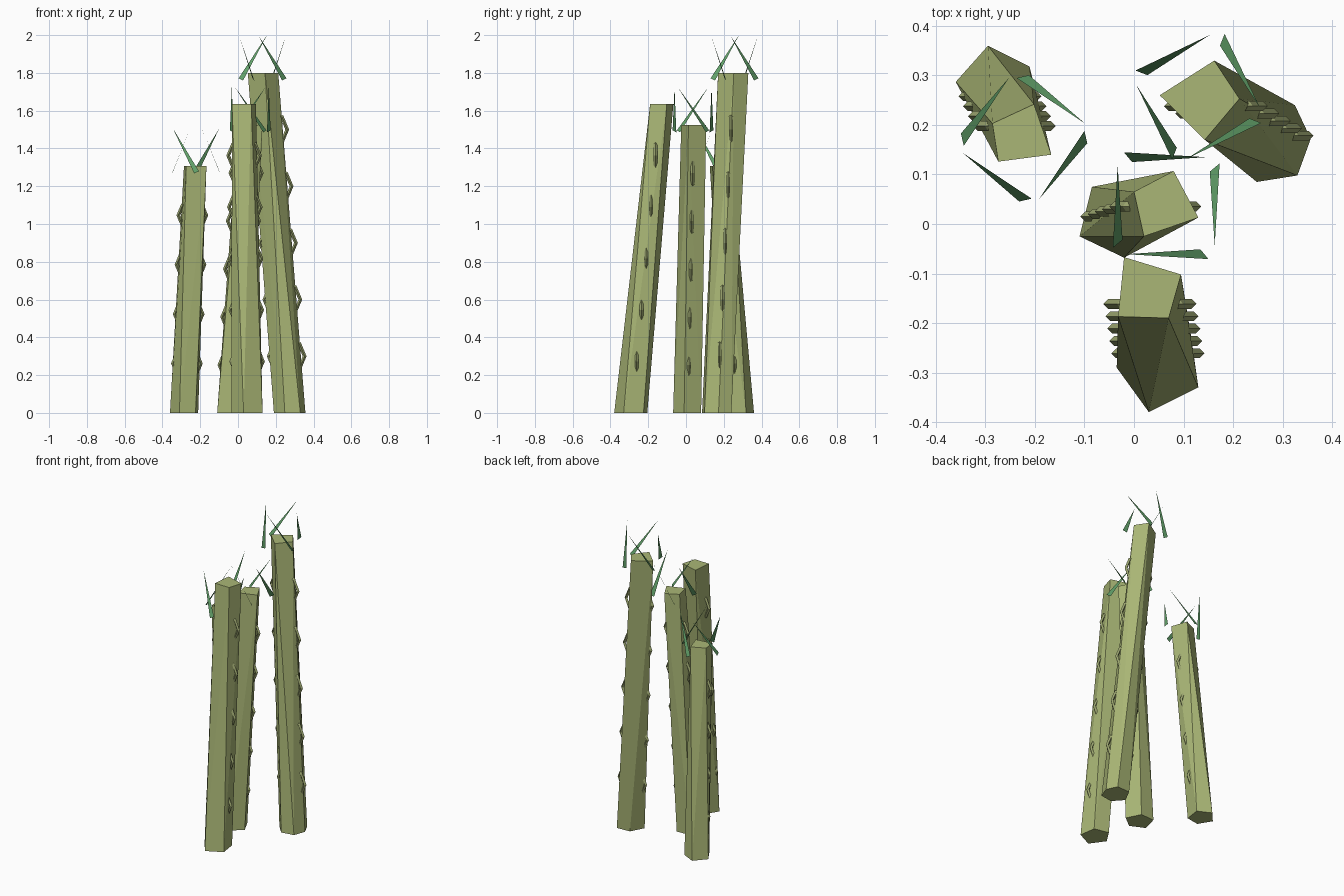
import bpy, bmesh, math
from mathutils import Vector

if "Cube" in bpy.data.objects:
    bpy.data.objects.remove(bpy.data.objects["Cube"])


def material(name, rgb):
    m = bpy.data.materials.new(name)
    m.diffuse_color = (*rgb, 1)
    m.use_nodes = True
    m.node_tree.nodes["Principled BSDF"].inputs["Base Color"].default_value = m.diffuse_color
    return m


CANE = material("cane_green", (0.40, 0.47, 0.18))
NODE = material("node_olive", (0.33, 0.38, 0.16))
LEAF = material("leaf_green", (0.12, 0.35, 0.14))


def mesh_object(name, bm, mat):
    me = bpy.data.meshes.new(name)
    bm.to_mesh(me)
    bm.free()
    me.materials.append(mat)
    ob = bpy.data.objects.new(name, me)
    bpy.context.collection.objects.link(ob)
    return ob


def centre(poly):
    return Vector((sum(p[0] for p in poly) / len(poly), sum(p[1] for p in poly) / len(poly)))


def stalk(name, foot, top, height):
    """Leaning cane: hull between a foot polygon and a four-sided top."""
    bm = bmesh.new()
    for poly, z in ((foot, 0), (top, height)):
        for x, y in poly:
            bm.verts.new((x, y, z))
    bmesh.ops.convex_hull(bm, input=bm.verts)
    bmesh.ops.dissolve_limit(bm, angle_limit=math.radians(1), verts=bm.verts, edges=bm.edges)
    bmesh.ops.recalc_face_normals(bm, faces=bm.faces)
    mesh_object(name, bm, CANE)


def nodes(name, foot, top, height, count, outer):
    """Thin upright rings whose sides poke out of the cane."""
    a, b = centre(foot), centre(top)
    for k in range(1, count):
        c = a.lerp(b, k / count)
        bpy.ops.mesh.primitive_torus_add(
            major_segments=8, minor_segments=4, major_radius=outer - 0.010, minor_radius=0.010,
            location=(c.x, c.y, height * k / count), rotation=(math.pi / 2, 0, 0))
        ob = bpy.context.object
        ob.name = f"{name}_{k}"
        ob.data.materials.append(NODE)


def leaves(name, cx, cy, height, angle, twist):
    """Four flat blades circling the cane top, each tilted along the circle."""
    tilt = math.radians(34)
    for k in range(4):
        a = math.radians(angle + 90 * k)
        r = Vector((math.cos(a), math.sin(a), 0))
        t = Vector((r.y, -r.x, 0))
        z = Vector((0, 0, 1))
        d = t * math.sin(tilt) + z * math.cos(tilt)
        p = t * math.cos(tilt) - z * math.sin(tilt)
        w = (r + p * twist).normalized() * 0.014
        mid = Vector((cx, cy, height + 0.08)) + r * 0.098
        base, tip = mid - d * 0.138, mid + d * 0.144
        bm = bmesh.new()
        bm.faces.new([bm.verts.new(v) for v in (base - w, base + w, tip)])
        mesh_object(f"{name}_{k + 1}", bm, LEAF)


# foot polygon, top polygon, height, segments, node radius, leaf cluster
CANES = {
    "front": ([(-.035, -.29), (.03, -.38), (.13, -.33), (.115, -.225), (.02, -.205)],
              [(-.02, -.067), (.095, -.102), (.07, -.19), (-.032, -.187)],
              1.635, 6, .094, None),
    "middle": ([(-.085, .075), (-.11, -.025), (-.02, -.068), (.055, -.01), (.01, .08)],
               [(0, .065), (.08, .107), (.13, .013), (.02, -.025)],
               1.525, 6, .093, (.065, .037, 90, -1)),
    "right": ([(.325, .24), (.357, .172), (.33, .098), (.248, .085), (.19, .15), (.235, .235)],
              [(.052, .26), (.162, .33), (.213, .253), (.143, .17)],
              1.80, 6, .105, (.13, .257, 119, -1)),
    "left": ([(-.36, .287), (-.295, .36), (-.211, .318), (-.225, .22), (-.31, .205)],
             [(-.286, .203), (-.202, .242), (-.167, .14), (-.274, .126)],
             1.308, 5, .084, (-.222, .173, 53, 1)),
}

for name, (foot, top, height, count, outer, tuft) in CANES.items():
    stalk(f"{name}_stalk", foot, top, height)
    nodes(f"{name}_node", foot, top, height, count, outer)
    if tuft:
        leaves(f"{name}_leaf", tuft[0], tuft[1], height, tuft[2], tuft[3])
